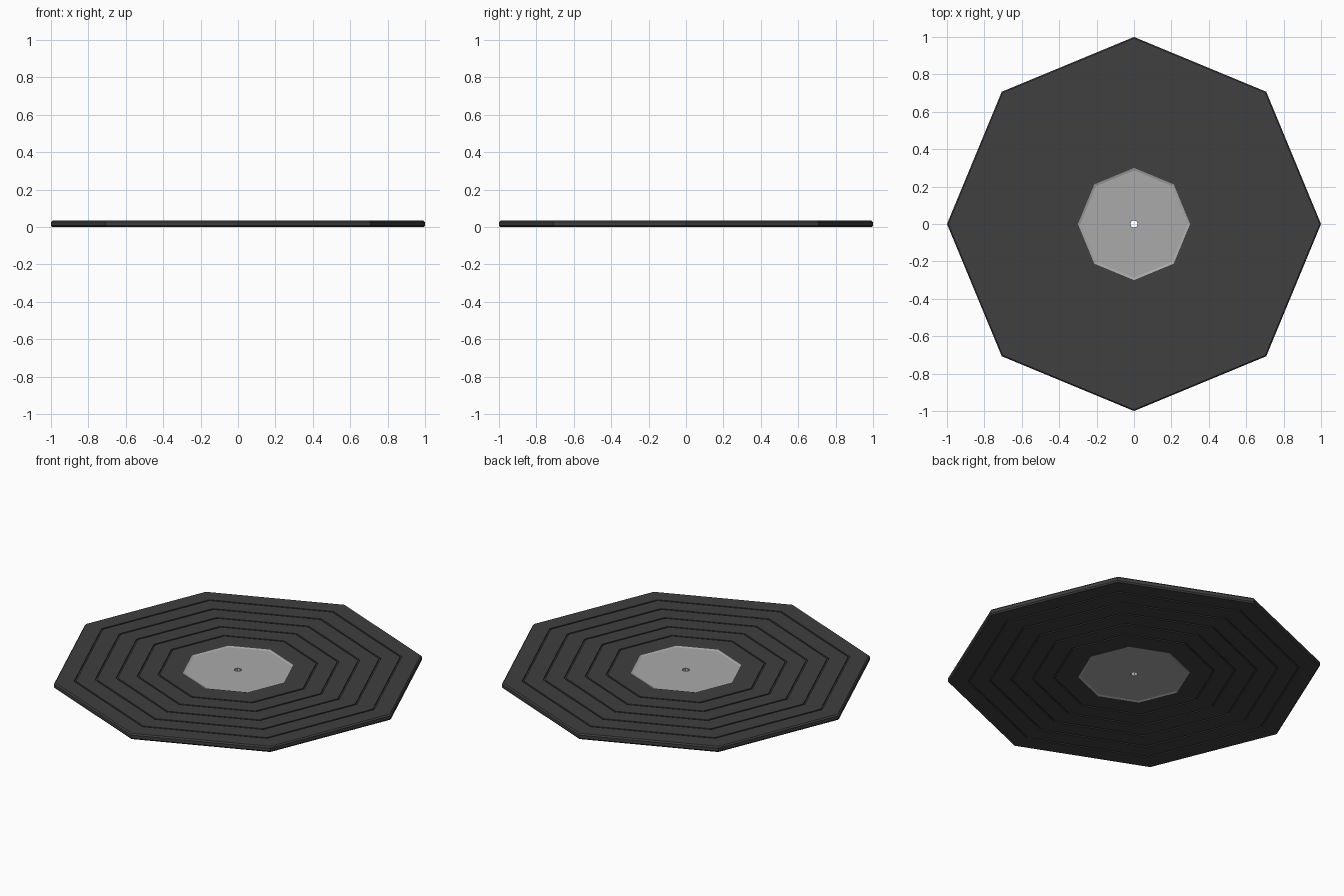
import bpy, bmesh, math

if "Cube" in bpy.data.objects:
    bpy.data.objects.remove(bpy.data.objects["Cube"])

SIDES = 8
H = 0.034          # full thickness
MID = H / 2


def material(name, v):
    m = bpy.data.materials.new(name)
    m.diffuse_color = (v, v, v, 1)
    m.use_nodes = True
    m.node_tree.nodes["Principled BSDF"].inputs["Base Color"].default_value = m.diffuse_color
    return m


def lathe(name, half, mat):
    """Revolve an upper half profile (r, z) mirrored about the mid plane into a closed ring."""
    profile = half + [(r, H - z) for r, z in reversed(half)]
    bm = bmesh.new()
    rings = []
    for r, z in profile:
        rings.append([bm.verts.new((r * math.cos(a), r * math.sin(a), z))
                      for a in (math.tau * i / SIDES for i in range(SIDES))])
    for k, a in enumerate(rings):
        b = rings[(k + 1) % len(rings)]
        for i in range(SIDES):
            j = (i + 1) % SIDES
            bm.faces.new((a[i], a[j], b[j], b[i]))
    bmesh.ops.recalc_face_normals(bm, faces=bm.faces)
    me = bpy.data.meshes.new(name)
    bm.to_mesh(me)
    bm.free()
    me.materials.append(mat)
    ob = bpy.data.objects.new(name, me)
    bpy.context.collection.objects.link(ob)


# Disc with five vertical-walled grooves and a bevelled rim
disc = [(0.30, H)]
for i in range(5):
    r = 0.43 + i * 0.114
    disc += [(r - 0.005, H), (r - 0.005, H - 0.008), (r + 0.005, H - 0.008), (r + 0.005, H)]
disc += [(0.993, H), (1.0, H - 0.008)]
lathe("record_disc", disc, material("black_vinyl", 0.05))

# Centre label with sloped border and spindle hole
label = [(0.02, H - 0.004), (0.287, H - 0.004), (0.30, H)]
lathe("centre_label", label, material("label_grey", 0.4))
